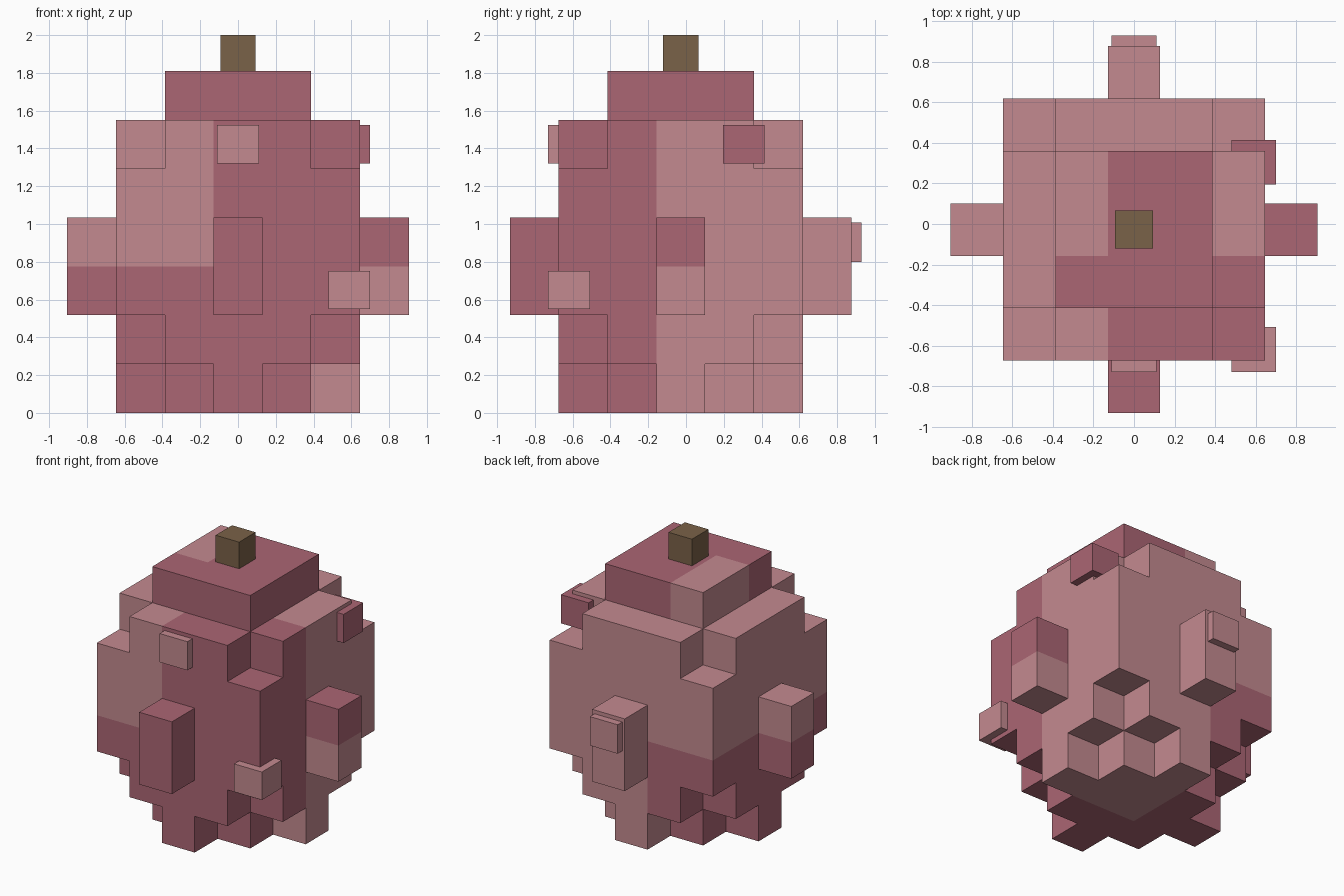
import bpy
import bmesh
from mathutils import Vector

if "Cube" in bpy.data.objects:
    bpy.data.objects.remove(bpy.data.objects["Cube"])

U = 0.2585                       # edge length of one block
CY = -0.0275                     # fruit axis sits slightly towards the front
ORIGIN = Vector((-3.5 * U, CY - 3.5 * U, 0))


def material(name, rgb):
    m = bpy.data.materials.new(name)
    m.diffuse_color = (*rgb, 1)
    m.use_nodes = True
    m.node_tree.nodes["Principled BSDF"].inputs["Base Color"].default_value = m.diffuse_color
    return m


LIGHT = material("light pink", (0.552, 0.254, 0.279))
DARK = material("dark rose", (0.407, 0.133, 0.174))
BROWN = material("stem brown", (0.195, 0.122, 0.065))


def solid(i, j, k):
    """Stepped round fruit on a 7 x 7 x 7 block grid."""
    a, b = sorted((abs(i - 3), abs(j - 3)))
    if k == 0:                               # foot: square with four short arms
        return b <= 1 or (a == 0 and b == 2)
    if k in (1, 5):                          # shoulders: wide square without corners
        return b <= 2 and a <= 1
    if k in (2, 3):                          # belly with a knob on each side
        return b <= 2 or (a == 0 and b == 3)
    if k == 4:
        return b <= 2
    return k == 6 and b <= 1                 # crown


# Rosy patches, in regions three blocks wide (x, y, z region index)
DARK_REGIONS = {
    (0, 0, 0), (1, 0, 0), (0, 1, 0),
    (1, 0, 1), (2, 1, 1),
    (0, 0, 2), (1, 0, 2), (1, 1, 2),
}

STEPS = [(1, 0, 0), (-1, 0, 0), (0, 1, 0), (0, -1, 0), (0, 0, 1), (0, 0, -1)]


def build_fruit():
    bm = bmesh.new()
    cells = [(i, j, k) for i in range(7) for j in range(7) for k in range(7)
             if solid(i, j, k)]
    for c in cells:
        centre = ORIGIN + (Vector(c) + Vector((0.5, 0.5, 0.5))) * U
        for s in STEPS:
            if solid(*(p + q for p, q in zip(c, s))):
                continue
            n = Vector(s)
            t = Vector((s[1], s[2], s[0]))
            w = n.cross(t)
            corners = [centre + (n + t * p + w * q) * U / 2
                       for p, q in ((-1, -1), (1, -1), (1, 1), (-1, 1))]
            f = bm.faces.new([bm.verts.new(v) for v in corners])
            region = tuple(p // 3 for p in c)
            f.material_index = 1 if region in DARK_REGIONS else 0
    bmesh.ops.remove_doubles(bm, verts=bm.verts, dist=0.001)
    me = bpy.data.meshes.new("fruit_body")
    bm.to_mesh(me)
    bm.free()
    me.materials.append(LIGHT)
    me.materials.append(DARK)
    ob = bpy.data.objects.new("fruit_body", me)
    bpy.context.collection.objects.link(ob)


def box(name, lo, hi, mat):
    lo, hi = Vector(lo), Vector(hi)
    bpy.ops.mesh.primitive_cube_add(size=1, location=(lo + hi) / 2)
    ob = bpy.context.object
    ob.name = name
    for v in ob.data.vertices:
        v.co = v.co * (hi - lo)
    ob.data.materials.append(mat)


build_fruit()

# Stem on the crown
box("stem", (-0.093, CY - 0.093, 7 * U), (0.093, CY + 0.093, 2.0), BROWN)

# Small bumps on the skin
box("front_bump", (-0.11, -0.73, 1.32), (0.11, -0.51, 1.525), LIGHT)
box("corner_bump", (0.48, -0.73, 0.55), (0.70, -0.507, 0.75), LIGHT)
box("side_bump", (0.48, 0.195, 1.32), (0.70, 0.415, 1.525), DARK)
box("back_bump", (-0.11, 0.71, 0.80), (0.11, 0.93, 1.007), LIGHT)
